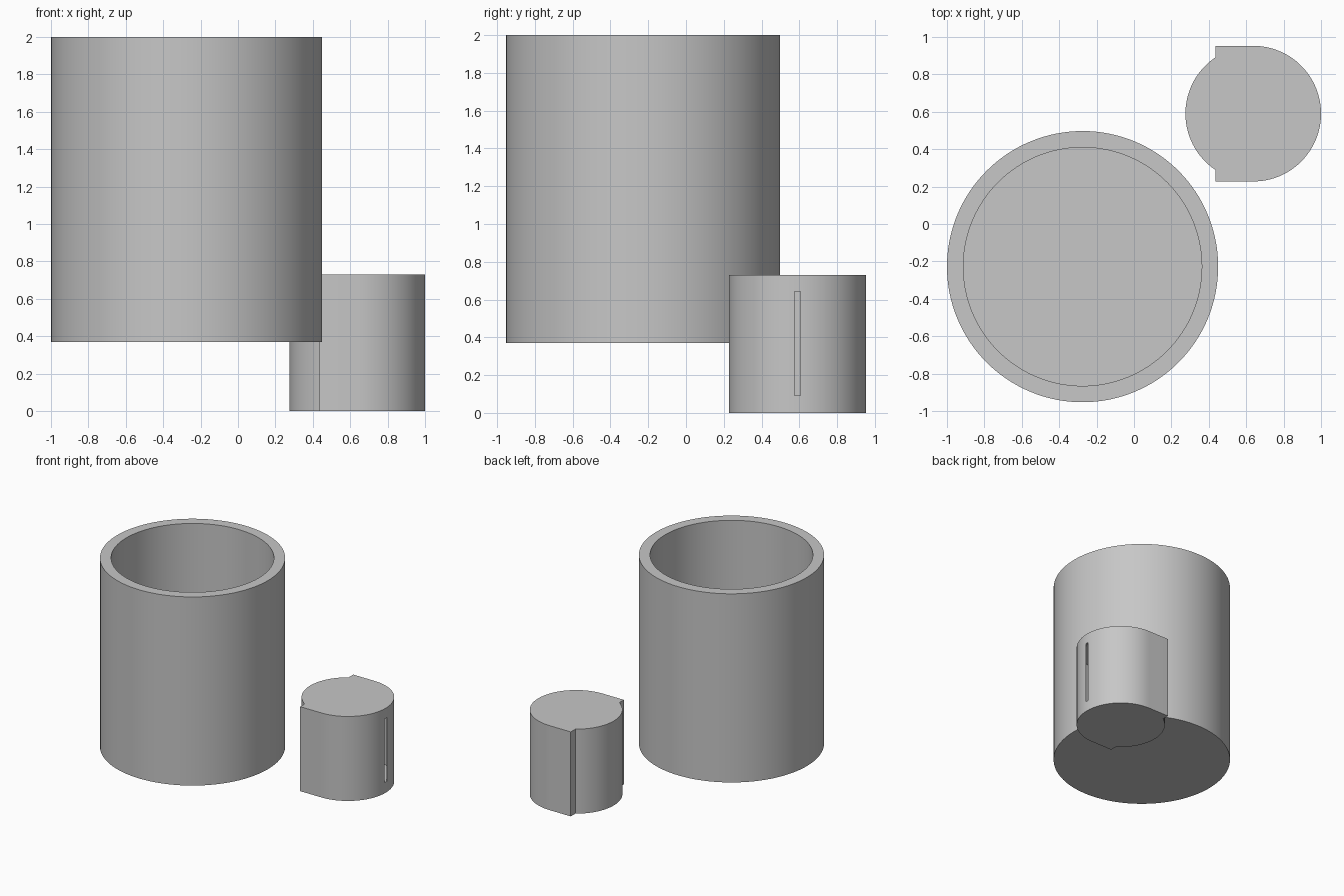
import bpy, bmesh
from math import sin, cos, pi, acos, radians

cube = bpy.data.objects.get("Cube")
if cube:
    bpy.data.objects.remove(cube, do_unlink=True)

SEGMENTS = 128
WALL = 0.0875

# One plain grey for everything
grey = bpy.data.materials.new("plain grey")
grey.use_nodes = True
colour = (0.57, 0.57, 0.57, 1)
grey.diffuse_color = colour
grey.node_tree.nodes["Principled BSDF"].inputs["Base Color"].default_value = colour


def arc(radius, start, end, steps):
    angles = [start + (end - start) * i / steps for i in range(steps + 1)]
    return [(radius * cos(a), radius * sin(a)) for a in angles]


def prism(name, outline, centre, low, high):
    """Extrude a closed outline between two heights."""
    bm = bmesh.new()
    cap = bm.faces.new([bm.verts.new((x, y, low)) for x, y in outline])
    out = bmesh.ops.extrude_face_region(bm, geom=[cap])
    tops = [v for v in out["geom"] if isinstance(v, bmesh.types.BMVert)]
    bmesh.ops.translate(bm, verts=tops, vec=(0, 0, high - low))
    bmesh.ops.recalc_face_normals(bm, faces=bm.faces)
    mesh = bpy.data.meshes.new(name)
    bm.to_mesh(mesh)
    bm.free()
    mesh.materials.append(grey)
    obj = bpy.data.objects.new(name, mesh)
    obj.location = (centre[0], centre[1], 0)
    bpy.context.collection.objects.link(obj)
    return obj


def cylinder(name, radius, centre, low, high):
    return prism(name, arc(radius, 0, 2 * pi, SEGMENTS)[:-1], centre, low, high)


def select(obj):
    bpy.ops.object.select_all(action="DESELECT")
    obj.select_set(True)
    bpy.context.view_layer.objects.active = obj


def carve(obj, cutter):
    cutter.hide_render = True
    mod = obj.modifiers.new("carve", "BOOLEAN")
    mod.operation = "DIFFERENCE"
    mod.solver = "EXACT"
    mod.object = cutter
    select(obj)
    bpy.ops.object.modifier_apply(modifier=mod.name)
    bpy.data.objects.remove(cutter, do_unlink=True)


# Open cup with a closed floor
cup_centre = (-0.275, -0.228)
cup_low, cup_high, cup_r = 0.37, 2.0, 0.725
cup = cylinder("cup", cup_r, cup_centre, cup_low, cup_high)
carve(cup, cylinder("cup_hollow", cup_r - WALL, cup_centre, cup_low + WALL, cup_high + 0.1))

# Small drum: round body with flat tangent wings ending in a step
drum_centre = (0.6375, 0.59)
drum_r, drum_high, step = 0.3625, 0.73, 0.2025
step_angle = acos(-step / drum_r)
outline = arc(drum_r, -pi / 2, pi / 2, SEGMENTS // 2)
outline += [(-step, drum_r)]
outline += arc(drum_r, step_angle, 2 * pi - step_angle, SEGMENTS // 3)
outline += [(-step, -drum_r)]
drum = prism("drum", outline, drum_centre, 0, drum_high)

# Off-centre chamber that nearly touches the side, opened by a thin slot
low, high = WALL + 0.005, drum_high - WALL
hollow_r = drum_r - WALL
hollow_centre = (drum_centre[0] + WALL - 0.003, drum_centre[1])
carve(drum, cylinder("drum_hollow", hollow_r, hollow_centre, low, high))
slot = [(0.3, -0.015), (0.4, -0.015), (0.4, 0.015), (0.3, 0.015)]
carve(drum, prism("slot_cutter", slot, drum_centre, low, high))

# Smooth round walls with crisp rims
for obj in (cup, drum):
    select(obj)
    bpy.ops.object.shade_smooth_by_angle(angle=radians(30))
